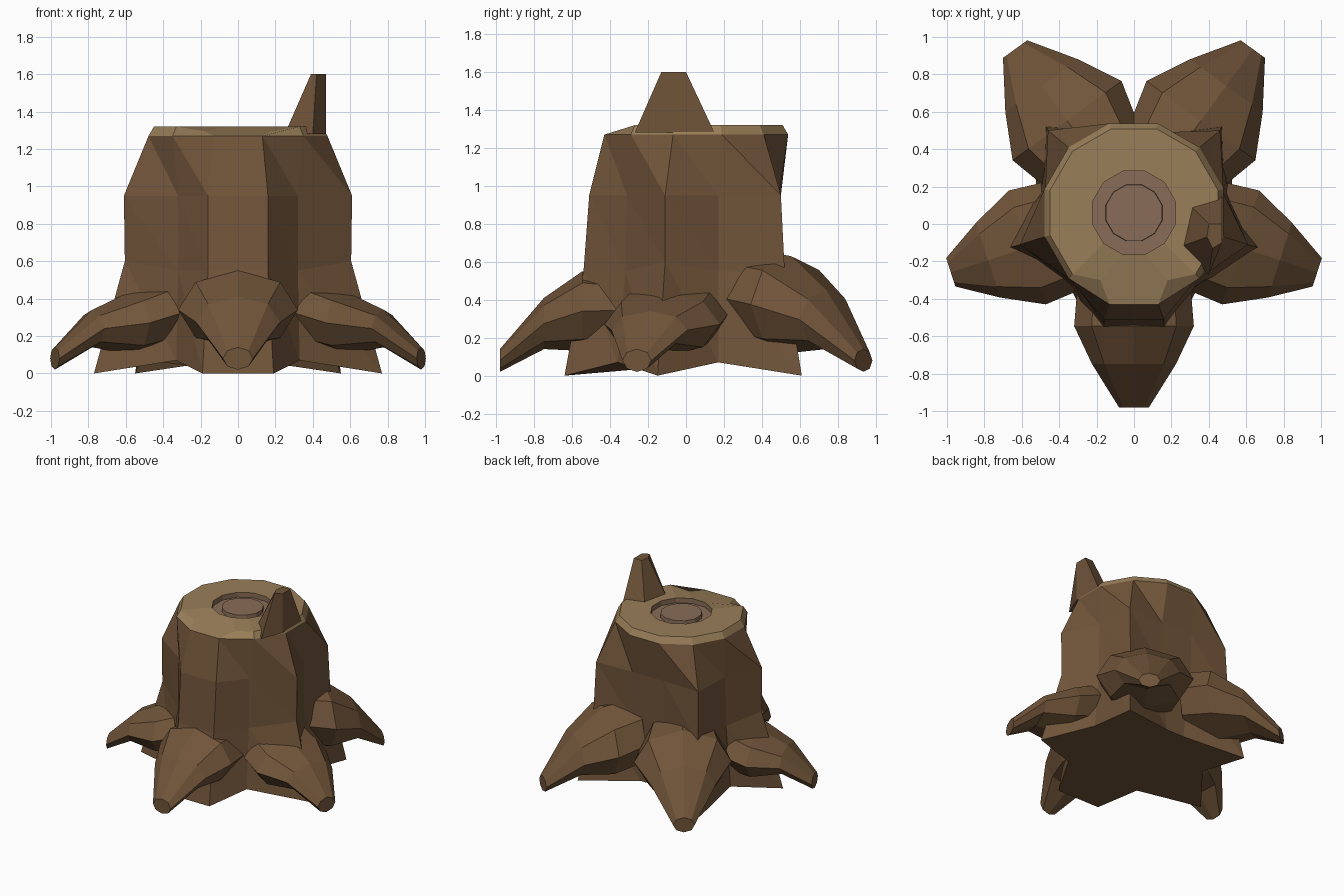
import bpy, math

if "Cube" in bpy.data.objects:
    bpy.data.objects.remove(bpy.data.objects["Cube"])

CY = 0.06   # the stump's axis sits slightly behind the origin
N = 12


def material(name, rgb):
    m = bpy.data.materials.new(name)
    m.diffuse_color = (*rgb, 1)
    m.use_nodes = True
    m.node_tree.nodes["Principled BSDF"].inputs["Base Color"].default_value = m.diffuse_color
    return m


BARK = material("bark", (0.165, 0.09, 0.042))
WOOD = material("cut_wood", (0.32, 0.21, 0.10))
HEART = material("heartwood", (0.25, 0.15, 0.095))


def loft(name, rings, mat, cap_start=False, cap_end=False, twist=False):
    """Skin a stack of equal-sized rings; twist triangulates along one diagonal."""
    n = len(rings[0])
    verts = [p for r in rings for p in r]
    faces = []
    for k in range(len(rings) - 1):
        for i in range(n):
            j = (i + 1) % n
            a, b, c, d = k*n + i, k*n + j, (k+1)*n + j, (k+1)*n + i
            faces += [(a, b, d), (b, c, d)] if twist else [(a, b, c, d)]
    if cap_start:
        faces.append(tuple(reversed(range(n))))
    if cap_end:
        faces.append(tuple(range(len(verts) - n, len(verts))))
    me = bpy.data.meshes.new(name)
    me.from_pydata(verts, [], faces)
    me.materials.append(mat)
    me.update()
    ob = bpy.data.objects.new(name, me)
    bpy.context.collection.objects.link(ob)
    return ob


def circle(r, z):
    return [(r * math.cos(math.radians(-75 + 30*i)),
             CY + r * math.sin(math.radians(-75 + 30*i)), z) for i in range(N)]


def mirrored(half):
    """Right half outline from front to back, completed on the left."""
    return half + [(-x, y, z) for x, y, z in reversed(half)]


# Trunk: star-shaped foot rising to a round rim
foot = mirrored([(.19, -.64, 0), (.33, -.36, .07), (.77, -.15, 0),
                 (.52, .17, .07), (.55, .61, 0), (.08, .47, .07)])
low = mirrored([(.16, -.54, .55), (.32, -.32, .55), (.605, -.11, .60),
                (.48, .17, .55), (.47, .52, .55), (.14, .48, .55)])
high = mirrored([(.16, -.51, .95), (.32, -.31, .95), (.61, -.11, .95),
                 (.475, .17, .95), (.46, .50, .95), (.14, .49, .95)])
rim = circle(.495, 1.27)
rim[0], rim[-1] = (.13, -.43, 1.27), (-.13, -.43, 1.27)
loft("trunk", [foot, low, high, rim], BARK, cap_start=True, twist=True)

# Cut top with a chipped, sloping front edge
edge = circle(.465, 1.32)
edge[0], edge[-1] = (.18, -.30, 1.295), (-.18, -.30, 1.295)
loft("cut_top", [rim, edge, circle(.23, 1.32)], WOOD)

# Sunken ring and raised heartwood disc
loft("heartwood", [circle(.23, 1.32), circle(.23, 1.28), circle(.157, 1.28),
                   circle(.155, 1.31)], HEART, cap_end=True)

# Splinter left standing on the rim
base = [(.25, -.12, 1.28), (.40, -.27, 1.28), (.47, -.10, 1.28),
        (.47, .15, 1.28), (.30, .10, 1.28)]
tip = [(.39, -.07, 1.6), (.42, -.13, 1.6), (.47, -.10, 1.6),
       (.47, 0, 1.6), (.40, 0, 1.6)]
loft("splinter", [base, tip], BARK, True, True)

# Root cross-sections: (distance, top height, bottom height, half width)
TIP = (1.03, .14, .02, .08)
FRONT = [(.36, .52, .17, .30), (.60, .55, .13, .32), (.80, .41, .14, .225), TIP]
SIDE = [(.36, .53, .15, .30), (.60, .44, .10, .32), (.82, .34, .14, .21), TIP]
BACK = [(.36, .66, .16, .30), (.58, .63, .12, .36), (.80, .45, .14, .24), TIP]


def root(name, degrees, stretch, sections):
    a = math.radians(degrees)
    ux, uy = math.cos(a), math.sin(a)
    rings = []
    for d, top, bottom, w in sections:
        d *= stretch
        z, h = (top + bottom) / 2, (top - bottom) / 2
        ring = []
        for i in range(8):
            t = math.tau * i / 8
            s = w * math.cos(t)
            ring.append((ux*d - uy*s, CY + uy*d + ux*s, z + h*math.sin(t)))
        rings.append(ring)
    loft(name, rings, BARK, True, True)


root("root_front", -90, 1.01, FRONT)
root("root_right", -18, 1, SIDE)
root("root_left", 198, 1, SIDE)
root("root_back_right", 54, 1.05, BACK)
root("root_back_left", 126, 1.05, BACK)
